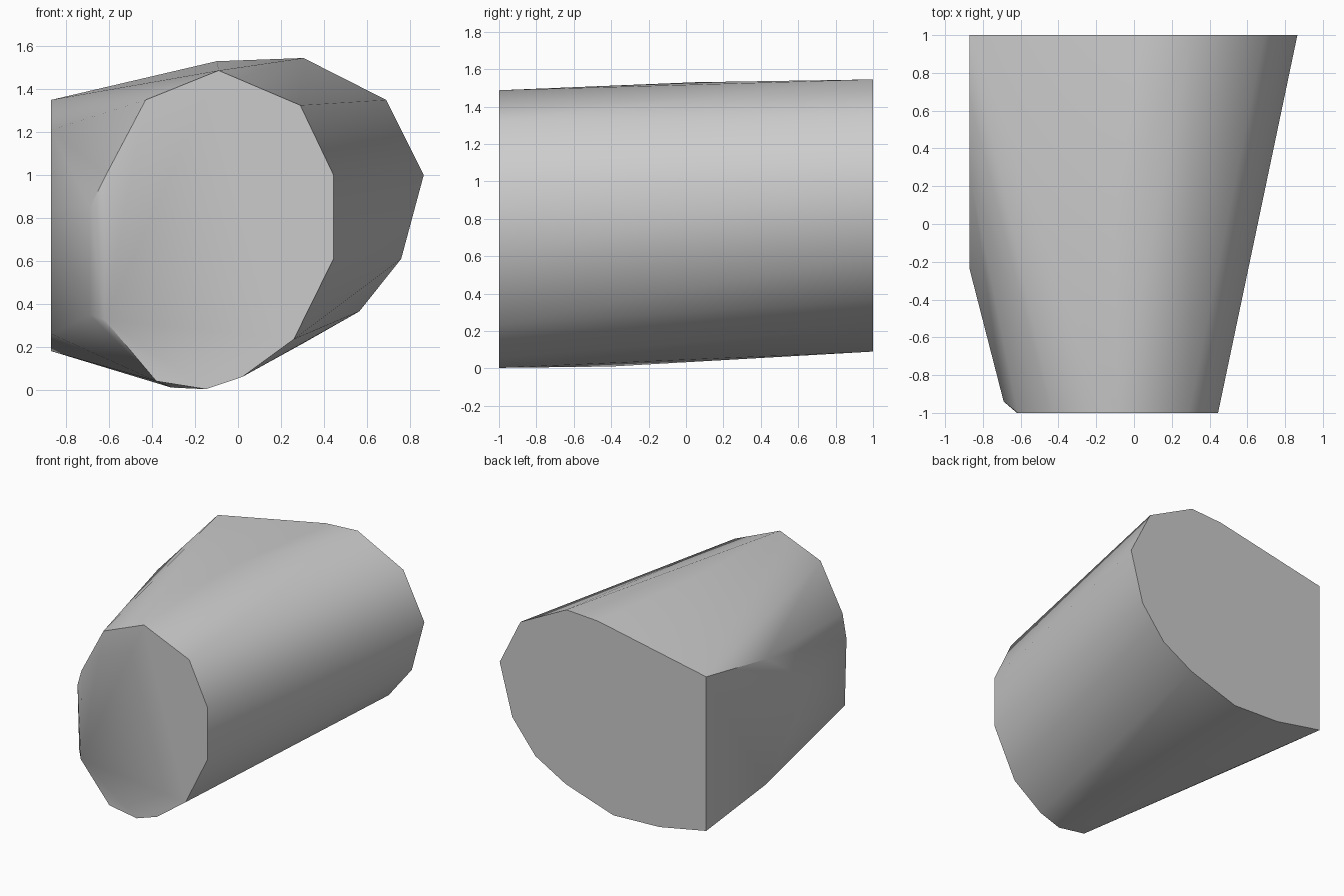
import bpy, bmesh
from math import radians

cube = bpy.data.objects.get("Cube")
if cube:
    bpy.data.objects.remove(cube, do_unlink=True)

# Single grey stone colour
grey = bpy.data.materials.new("stone_grey")
grey.use_nodes = True
colour = (0.6, 0.6, 0.6, 1)
grey.diffuse_color = colour
grey.node_tree.nodes["Principled BSDF"].inputs["Base Color"].default_value = colour

# End outlines as (x, z)
front_outline = [(-.09, 1.487), (.29, 1.325), (.445, 1), (.445, .61), (.26, .235),
                 (.02, .06), (-.15, .003), (-.38, .04), (-.62, .325), (-.615, 1), (-.43, 1.35)]
back_outline = [(.865, 1), (.69, 1.35), (.305, 1.545), (.04, 1.53), (-.87, 1.35), (-.87, .18),
                (-.48, .105), (-.09, .09), (.31, .22), (.565, .365), (.76, .61)]

# Rim of the flat cut on the right side as (y, z)
side_cut = [(.28, 1.21), (-.24, .85), (-.03, .6), (.28, .26)]

# Bevelled front corner, underside bulge and crown
extra_points = [(-.69, -.94, .85), (-.69, -.92, .35), (-.31, -.4, .01), (-.1, .05, 1.53)]

points = [(x, -1, z) for x, z in front_outline]
points += [(x, 1, z) for x, z in back_outline]
points += [(-.87, y, z) for y, z in side_cut]
points += extra_points

# Wrap the outlines into one solid
bm = bmesh.new()
for p in points:
    bm.verts.new(p)
hull = bmesh.ops.convex_hull(bm, input=bm.verts[:])
loose = {v for v in hull["geom_interior"] + hull["geom_unused"]
         if isinstance(v, bmesh.types.BMVert) and v.is_valid and not v.link_faces}
bmesh.ops.delete(bm, geom=list(loose), context="VERTS")

# Merge the flat ends and the side cut into clean faces
bmesh.ops.dissolve_limit(bm, angle_limit=radians(.5), verts=bm.verts[:], edges=bm.edges[:])
bmesh.ops.recalc_face_normals(bm, faces=bm.faces[:])
mesh = bpy.data.meshes.new("stone_block")
bm.to_mesh(mesh)
bm.free()
mesh.materials.append(grey)
block = bpy.data.objects.new("stone_block", mesh)
bpy.context.collection.objects.link(block)

# Smooth the shallow ridges and keep the end rims sharp
bpy.ops.object.select_all(action="DESELECT")
block.select_set(True)
bpy.context.view_layer.objects.active = block
bpy.ops.object.shade_smooth_by_angle(angle=radians(40))
